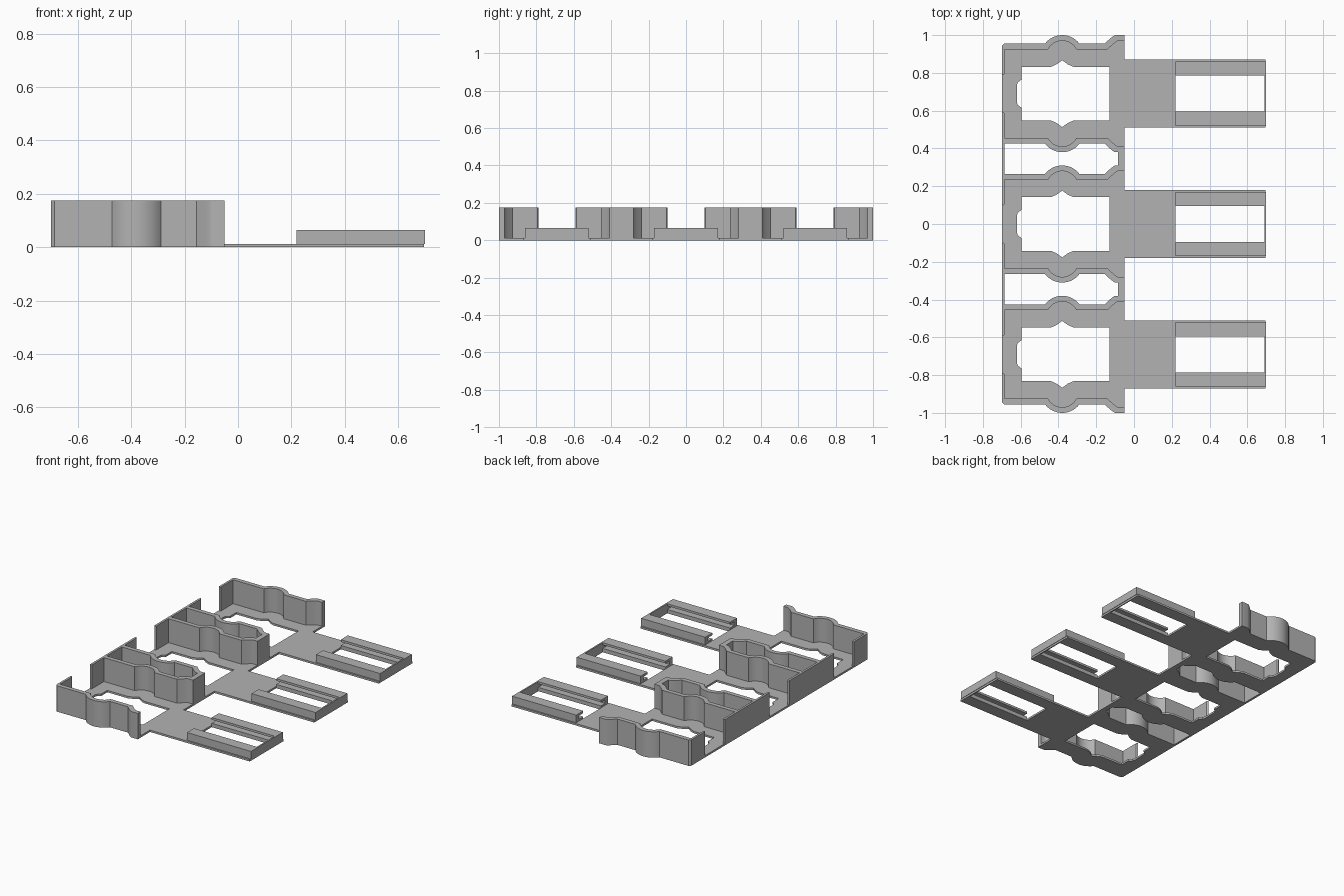
import bpy, bmesh, math
from mathutils import Matrix

cube = bpy.data.objects.get("Cube")
if cube:
    bpy.data.objects.remove(cube, do_unlink=True)

grey = bpy.data.materials.new("light_grey")
grey.use_nodes = True
grey.diffuse_color = (0.45, 0.45, 0.45, 1)
grey.node_tree.nodes["Principled BSDF"].inputs["Base Color"].default_value = grey.diffuse_color

PITCH = 0.69      # spacing of the three bays
LEFT = -0.70      # outer face of the back wall
RIGHT = -0.05     # end of the side walls
FLOOR = 0.013
TOP = 0.175
RAIL_TOP = 0.065
# Maps a profile in (y, z) to an extrusion along x
ALONG_X = Matrix(((0, 0, 1, 0), (1, 0, 0, 0), (0, 1, 0, 0), (0, 0, 0, 1)))


def prism(name, loops, low, high, matrix=None):
    """Extrude closed loops (inner loops become holes) from low to high."""
    curve = bpy.data.curves.new(name, 'CURVE')
    curve.dimensions = '2D'
    curve.fill_mode = 'BOTH'
    curve.extrude = (high - low) / 2
    for loop in loops:
        spline = curve.splines.new('POLY')
        spline.points.add(len(loop) - 1)
        for point, (x, y) in zip(spline.points, loop):
            point.co = (x, y, 0, 1)
        spline.use_cyclic_u = True
    helper = bpy.data.objects.new(name + "_curve", curve)
    bpy.context.scene.collection.objects.link(helper)
    graph = bpy.context.evaluated_depsgraph_get()
    mesh = bpy.data.meshes.new_from_object(helper.evaluated_get(graph))
    bpy.data.objects.remove(helper, do_unlink=True)
    bm = bmesh.new()
    bm.from_mesh(mesh)
    bmesh.ops.remove_doubles(bm, verts=bm.verts, dist=0.0001)
    bmesh.ops.translate(bm, verts=bm.verts, vec=(0, 0, (low + high) / 2))
    if matrix:
        bm.transform(matrix)
    bmesh.ops.recalc_face_normals(bm, faces=bm.faces)
    bm.to_mesh(mesh)
    bm.free()
    mesh.name = name
    mesh.materials.clear()
    mesh.materials.append(grey)
    obj = bpy.data.objects.new(name, mesh)
    bpy.context.scene.collection.objects.link(obj)
    bpy.ops.object.select_all(action='DESELECT')
    obj.select_set(True)
    bpy.context.view_layer.objects.active = obj
    bpy.ops.object.shade_smooth_by_angle(angle=math.radians(25))
    return obj


def flip(loop):
    return [(x, -y) for x, y in reversed(loop)]


def shift(loop, dy):
    return [(x, y + dy) for x, y in loop]


def wall_line(y, radius, start, end):
    """Side wall line, left to right: straight, round bump, then a flared end."""
    centre = 0.1955
    half = math.acos((y - centre) / radius)
    bump = [(-0.38 + radius * math.sin(a), centre + radius * math.cos(a))
            for a in (half * (i / 8 - 1) for i in range(17))]
    flare_x = -0.155 if y > 0.25 else -0.14
    flare = [(flare_x + 0.055 * math.sin(a), y + 0.045 * (1 - (1 - math.sin(a)) ** 1.2))
             for a in (i * math.pi / 12 for i in range(7))]
    return [(start, y)] + bump + flare + [(end, y + 0.045)]


outer = wall_line(0.265, 0.1145, LEFT + 0.012, RIGHT)
inner = wall_line(0.235, 0.0845, LEFT + 0.015, RIGHT)
corner = [(LEFT, 0.253)]

# Floor plate outline: outer wall edge, tongues, and mirrored back
top_edge = shift(corner + outer, PITCH)
outline = list(top_edge)
for bay in (1, 0, -1):
    y = bay * PITCH
    outline += [(RIGHT, y + 0.18), (0.697, y + 0.18), (0.697, y - 0.18), (RIGHT, y - 0.18)]
outline += flip(top_edge)

# Bay opening with pointed side notches and a shallow rear notch
side = [(-0.595, 0.075), (-0.595, 0.142), (-0.44, 0.142), (-0.41, 0.155), (-0.38, 0.177),
        (-0.35, 0.155), (-0.32, 0.142), (-0.13, 0.142)]
rear = [(-0.615, -0.06), (-0.62, -0.045), (-0.62, 0.045), (-0.615, 0.06)]
opening = rear + side + flip(side)
slot = [(0.22, -0.095), (0.69, -0.095), (0.69, 0.095), (0.22, 0.095)]

# Gap between neighbouring bays, centred between them
gap_line = shift([(LEFT + 0.015, 0.265)] + wall_line(0.265, 0.1145, LEFT + 0.015, -0.085)[1:],
                 -PITCH / 2)
gap = gap_line + flip(gap_line)

holes = [shift(h, b * PITCH) for b in (-1, 0, 1) for h in (opening, slot)]
holes += [shift(gap, s * PITCH / 2) for s in (-1, 1)]
prism("floor_plate", [outline] + holes, 0, FLOOR)

# Hollow divider walls between bays, with lips along the rear edge
lip = [(LEFT, 0.105), (LEFT + 0.007, 0.098), (LEFT + 0.015, 0.105)]
half_ring = shift(lip + inner, -PITCH / 2)
ring = half_ring + flip(half_ring)
for s, label in ((-1, "front"), (1, "back")):
    prism(label + "_divider_wall", [shift(ring, s * PITCH / 2), shift(gap, s * PITCH / 2)],
          FLOOR, TOP)

# Single end walls
end_wall = shift(corner + outer + list(reversed(inner)) + list(reversed(lip)), PITCH)
prism("back_end_wall", [end_wall], FLOOR, TOP)
prism("front_end_wall", [flip(end_wall)], FLOOR, TOP)

# Grooved rails and end stop on every tongue
rail = [(0.095, FLOOR), (0.17, FLOOR), (0.17, RAIL_TOP), (0.095, RAIL_TOP),
        (0.095, 0.05), (0.14, 0.05), (0.14, 0.026), (0.095, 0.026)]
mirrored_rail = [(-y, z) for y, z in rail]
stop = [(-0.17, FLOOR), (0.17, FLOOR), (0.17, RAIL_TOP), (-0.17, RAIL_TOP)]
for bay, label in ((-1, "front"), (0, "middle"), (1, "back")):
    place = Matrix.Translation((0, bay * PITCH, 0)) @ ALONG_X
    prism(label + "_tongue_rail_a", [rail], 0.22, 0.69, place)
    prism(label + "_tongue_rail_b", [mirrored_rail], 0.22, 0.69, place)
    prism(label + "_tongue_stop", [stop], 0.69, 0.70, place)
